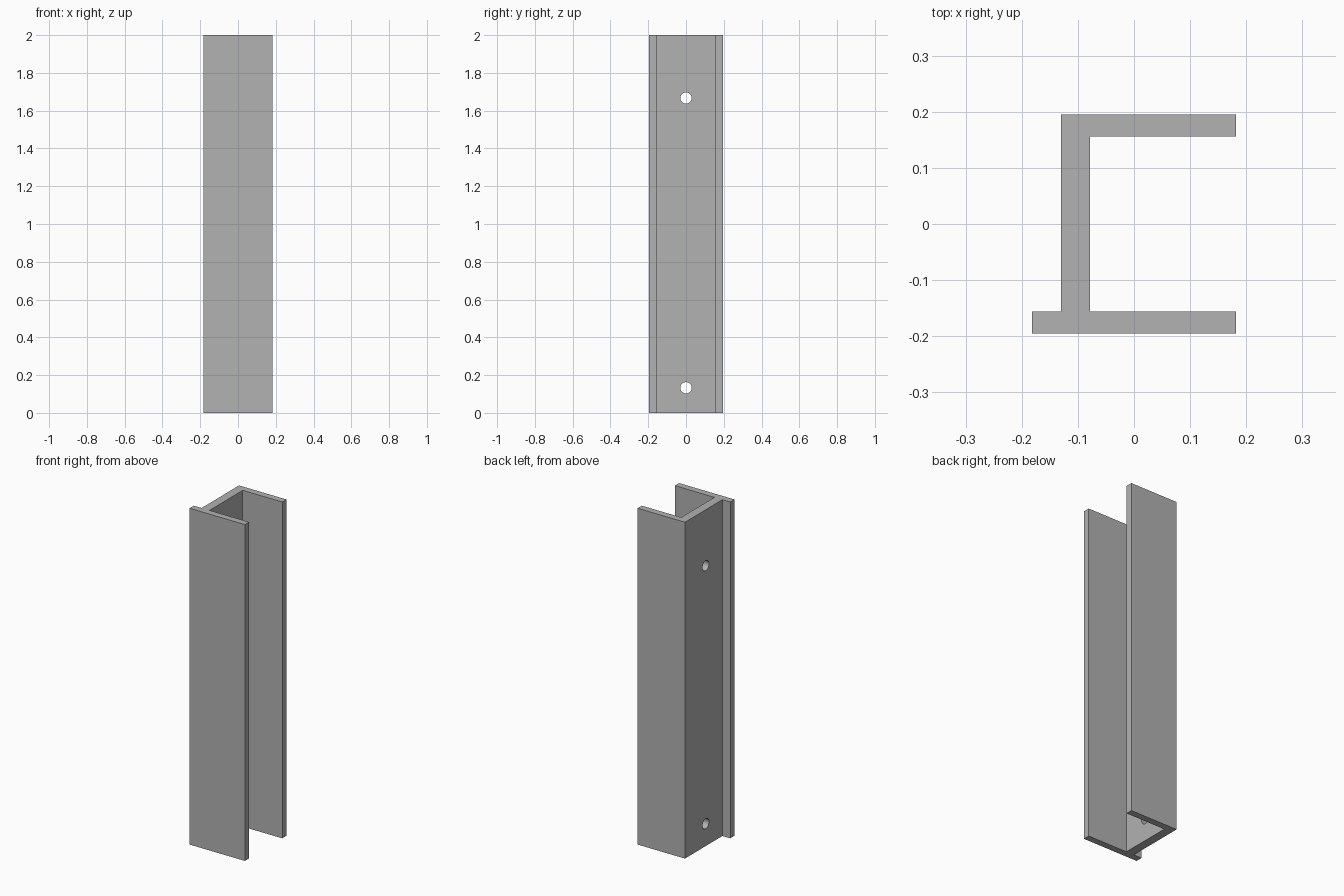
import bpy
import bmesh
from math import pi
from mathutils import Matrix

cube = bpy.data.objects.get("Cube")
if cube:
    bpy.data.objects.remove(cube, do_unlink=True)

HEIGHT = 2.0
HALF_X, HALF_Y = 0.182, 0.1955      # outer extents
INNER_Y = 0.156                     # inside faces of the flanges
WEB_BACK, WEB_FRONT = -0.13, -0.078
HOLE_RADIUS = 0.03
HOLE_HEIGHTS = (0.133, 1.667)

# Single grey metal
grey = bpy.data.materials.new("grey metal")
colour = (0.445, 0.445, 0.445, 1)
grey.use_nodes = True
grey.diffuse_color = colour
grey.node_tree.nodes["Principled BSDF"].inputs["Base Color"].default_value = colour


def add_object(name, bm):
    bmesh.ops.recalc_face_normals(bm, faces=bm.faces)
    mesh = bpy.data.meshes.new(name)
    bm.to_mesh(mesh)
    bm.free()
    mesh.materials.append(grey)
    obj = bpy.data.objects.new(name, mesh)
    bpy.context.collection.objects.link(obj)
    return obj


# Channel section with a lip on the front flange, extruded upwards
profile = [
    (-HALF_X, -HALF_Y), (HALF_X, -HALF_Y), (HALF_X, -INNER_Y),
    (WEB_FRONT, -INNER_Y), (WEB_FRONT, INNER_Y), (HALF_X, INNER_Y),
    (HALF_X, HALF_Y), (WEB_BACK, HALF_Y), (WEB_BACK, -INNER_Y),
    (-HALF_X, -INNER_Y),
]
bm = bmesh.new()
base = bm.faces.new([bm.verts.new((x, y, 0)) for x, y in profile])
top = bmesh.ops.extrude_face_region(bm, geom=[base], use_keep_orig=True)
bmesh.ops.translate(bm, vec=(0, 0, HEIGHT),
                    verts=[v for v in top["geom"] if isinstance(v, bmesh.types.BMVert)])
channel = add_object("channel", bm)

# Bolt holes through the web
bm = bmesh.new()
for z in HOLE_HEIGHTS:
    place = Matrix.Translation(((WEB_BACK + WEB_FRONT) / 2, 0, z)) @ Matrix.Rotation(pi / 2, 4, "Y")
    bmesh.ops.create_cone(bm, cap_ends=True, segments=32, radius1=HOLE_RADIUS,
                          radius2=HOLE_RADIUS, depth=0.12, matrix=place)
cutter = add_object("hole_cutter", bm)
cutter.hide_render = True

holes = channel.modifiers.new("bolt holes", "BOOLEAN")
holes.operation = "DIFFERENCE"
holes.solver = "EXACT"
holes.object = cutter

bpy.ops.object.select_all(action="DESELECT")
channel.select_set(True)
bpy.context.view_layer.objects.active = channel
bpy.ops.object.modifier_apply(modifier=holes.name)
bpy.data.objects.remove(cutter, do_unlink=True)
bpy.ops.object.shade_smooth_by_angle()
